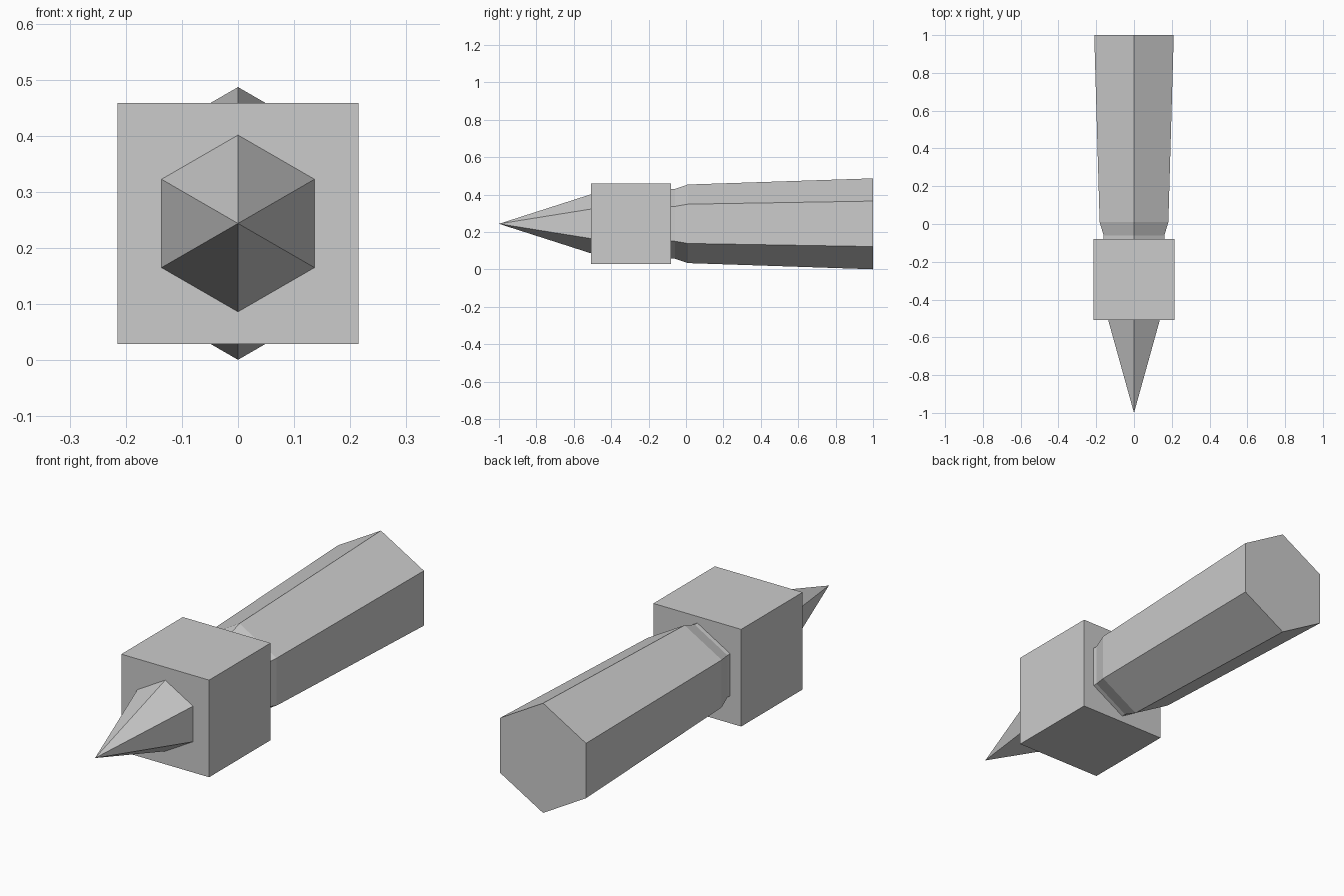
import bpy, bmesh
from math import sin, cos, pi
from mathutils import Vector

if "Cube" in bpy.data.objects:
    bpy.data.objects.remove(bpy.data.objects["Cube"])

CZ = 0.244   # height of the long axis
SIDES = 6


def make_object(name, bm):
    bmesh.ops.recalc_face_normals(bm, faces=bm.faces)
    mesh = bpy.data.meshes.new(name)
    bm.to_mesh(mesh)
    bm.free()
    obj = bpy.data.objects.new(name, mesh)
    bpy.context.collection.objects.link(obj)
    return obj


# Hexagonal shaft: pointed tip, narrow neck and flared handle, as (y, radius)
profile = [(-0.42, 0.186), (-0.06, 0.186), (0.01, 0.21), (1.0, 0.243)]
bm = bmesh.new()
tip = bm.verts.new((0, -1, CZ))
rings = []
for y, r in profile:
    angles = [pi / 2 + 2 * pi * i / SIDES for i in range(SIDES)]
    rings.append([bm.verts.new((r * cos(a), y, CZ + r * sin(a))) for a in angles])
for i in range(SIDES):
    j = (i + 1) % SIDES
    bm.faces.new((tip, rings[0][i], rings[0][j]))
    for a, b in zip(rings, rings[1:]):
        bm.faces.new((a[i], b[i], b[j], a[j]))
bm.faces.new(rings[-1])
make_object("pointed_hex_shaft", bm)

# Cube collar around the shaft
bm = bmesh.new()
bmesh.ops.create_cube(bm, size=0.43)
bmesh.ops.translate(bm, verts=bm.verts, vec=Vector((0, -0.294, CZ)))
make_object("cube_collar", bm)
